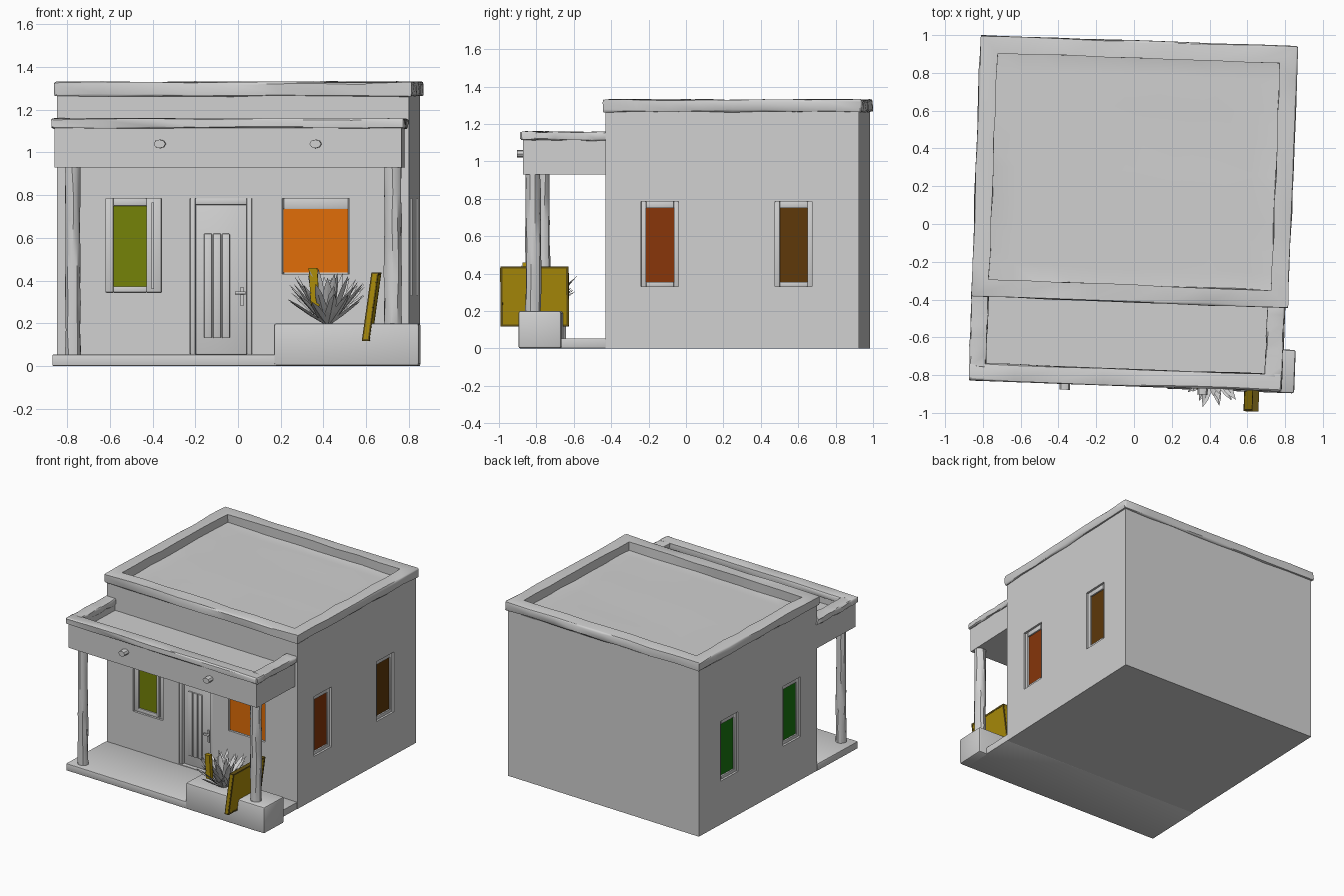
import bpy, bmesh, math, random
from mathutils import Vector, Matrix

random.seed(4)
cube = bpy.data.objects.get("Cube")
if cube:
    bpy.data.objects.remove(cube)


def material(name, r, g, b):
    # sRGB 0-255 to linear
    lin = [((c / 255 + 0.055) / 1.055) ** 2.4 if c > 10 else c / 3300 for c in (r, g, b)]
    m = bpy.data.materials.new(name)
    m.use_nodes = True
    m.diffuse_color = (*lin, 1)
    m.node_tree.nodes["Principled BSDF"].inputs["Base Color"].default_value = (*lin, 1)
    return m


PLASTER = material("pale grey plaster", 208, 208, 208)
OLIVE = material("olive", 116, 130, 8)
ORANGE = material("orange", 224, 109, 8)
RUST = material("rust", 136, 54, 10)
BROWN = material("brown", 94, 56, 10)
GREEN = material("green", 24, 118, 16)
YELLOW = material("mustard", 172, 141, 10)
DARK = material("dark mustard", 100, 82, 20)
parts = []


def finish(name, bm, mat, smooth=True):
    bmesh.ops.recalc_face_normals(bm, faces=bm.faces)
    me = bpy.data.meshes.new(name)
    bm.to_mesh(me)
    bm.free()
    me.materials.append(mat)
    ob = bpy.data.objects.new(name, me)
    bpy.context.collection.objects.link(ob)
    if smooth:
        bpy.ops.object.select_all(action='DESELECT')
        ob.select_set(True)
        bpy.context.view_layer.objects.active = ob
        bpy.ops.object.shade_smooth_by_angle(angle=math.radians(35))
    parts.append(ob)
    return ob


def box(name, x, y, z, mat=PLASTER, bevel=0.0, rim=0.0, drop=0.0, cuts=0, wobble=0.0):
    """Box from ranges, with optional sunken top and hand-worn edges."""
    bm = bmesh.new()
    bmesh.ops.create_cube(bm, size=1)
    for v in bm.verts:
        for i, (lo, hi) in enumerate((x, y, z)):
            v.co[i] = lo if v.co[i] < 0 else hi
    if bevel:
        bmesh.ops.bevel(bm, geom=bm.edges[:], offset=bevel, segments=2,
                        profile=0.5, affect='EDGES')
    if rim:
        top = max(bm.faces, key=lambda f: f.calc_center_median().z)
        bmesh.ops.inset_region(bm, faces=[top], thickness=rim - bevel, use_even_offset=True)
        floor = bmesh.ops.extrude_discrete_faces(bm, faces=[top])["faces"][0]
        bmesh.ops.translate(bm, verts=floor.verts[:], vec=(0, 0, -drop))
    if cuts:
        long_edges = [e for e in bm.edges if e.calc_length() > 0.3]
        bmesh.ops.subdivide_edges(bm, edges=long_edges, cuts=cuts, use_grid_fill=True)
        for v in bm.verts:
            v.co += Vector([random.uniform(-wobble, wobble) for _ in range(3)])
    return finish(name, bm, mat)


# Each wall maps (along, inward depth) to x and y ranges
FRONT, RIGHT, LEFT = -0.40, 0.817, -0.833


def wall_box(name, side, u, z, d, mat=PLASTER, bevel=0.0):
    if side == "front":
        return box(name, u, (FRONT + d[0], FRONT + d[1]), z, mat, bevel)
    if side == "right":
        return box(name, (RIGHT - d[1], RIGHT - d[0]), u, z, mat, bevel)
    return box(name, (LEFT + d[0], LEFT + d[1]), u, z, mat, bevel)


house = box("house_walls", (LEFT, RIGHT), (FRONT, 0.955), (0, 1.268), rim=0.07, drop=0.02)


def recess(side, u, z, depth):
    """Cut a shallow opening into the house walls."""
    cutter = wall_box("cutter", side, u, z, (-0.05, depth))
    cutter.hide_render = True
    mod = house.modifiers.new("opening", 'BOOLEAN')
    mod.object = cutter
    mod.operation = 'DIFFERENCE'
    mod.solver = 'EXACT'
    bpy.context.view_layer.objects.active = house
    bpy.ops.object.modifier_apply(modifier=mod.name)
    parts.remove(cutter)
    bpy.data.objects.remove(cutter)


def window(name, side, u, z, pane_u, pane_z, mat, depth=0.025):
    recess(side, u, z, 0.05)
    (a, b), (c, d), (p, q), (r, s) = u, z, pane_u, pane_z
    bars = (((a, p), z), ((q, b), z), ((p, q), (c, r)), ((p, q), (s, d)))
    for (bu, bz), label in zip(bars, ("near", "far", "bottom", "top")):
        wall_box(f"{name}_frame_{label}", side, bu, bz, (0.014, 0.05), bevel=0.003)
    wall_box(f"{name}_pane", side, pane_u, pane_z, (depth, depth + 0.008), mat)


# Windows
window("front_left_window", "front", (-0.605, -0.345), (0.345, 0.785),
       (-0.57, -0.415), (0.372, 0.75), OLIVE)
wall_box("front_left_window_mullion", "front", (-0.392, -0.38), (0.36, 0.765), (0.004, 0.03))
window("front_right_window", "front", (0.222, 0.538), (0.43, 0.785),
       (0.228, 0.53), (0.438, 0.735), ORANGE, depth=0.008)
for side, mats in (("right", (RUST, BROWN)), ("left", (GREEN, GREEN))):
    for centre, mat, end in zip((-0.11, 0.605), mats, ("fore", "aft")):
        window(f"{side}_{end}_window", side, (centre - 0.1, centre + 0.1), (0.33, 0.785),
               (centre - 0.074, centre + 0.074), (0.355, 0.75), mat)

# Door
recess("front", (-0.21, 0.08), (0.055, 0.785), 0.05)
wall_box("door_leaf", "front", (-0.185, 0.055), (0.055, 0.76), (0.028, 0.05), bevel=0.004)
for a, b in ((-0.21, -0.185), (0.055, 0.08)):
    wall_box("door_jamb", "front", (a, b), (0.055, 0.785), (0.005, 0.05), bevel=0.004)
wall_box("door_lintel", "front", (-0.185, 0.055), (0.755, 0.785), (0.005, 0.05), bevel=0.004)
for i in range(3):
    u = -0.145 + i * 0.042
    wall_box("door_plank", "front", (u, u + 0.036), (0.13, 0.62), (0.018, 0.04), bevel=0.004)
wall_box("door_handle_plate", "front", (0.025, 0.04), (0.28, 0.37), (0.018, 0.03))
wall_box("door_handle", "front", (0.0, 0.05), (0.335, 0.35), (-0.005, 0.012), bevel=0.004)
wall_box("door_handle_pin", "front", (0.027, 0.038), (0.337, 0.348), (0.005, 0.03))
house.data.shade_flat()

# Worn house cornice, porch roof with a three-sided rim, porch floor and planter
box("house_parapet", (-0.848, 0.832), (-0.415, 0.97), (1.264, 1.33),
    bevel=0.01, rim=0.092, drop=0.072, cuts=7, wobble=0.004)
box("porch_beam", (-0.83, 0.798), (-0.842, -0.33), (0.93, 1.12), rim=0.07, drop=0.05)
for name, x, y in (("left", (-0.845, -0.755), (-0.79, -0.39)),
                   ("right", (0.722, 0.812), (-0.79, -0.39)),
                   ("front", (-0.845, 0.812), (-0.857, -0.767))):
    box(f"porch_rim_{name}", x, y, (1.113, 1.158), bevel=0.008, cuts=6, wobble=0.004)
box("porch_floor", (-0.838, 0.817), (-0.86, -0.40), (0, 0.053), bevel=0.004)
box("planter", (0.2, 0.88), (-0.865, -0.635), (0, 0.2), bevel=0.012)


def rod(name, radius, length, matrix, sides=10, rings=0, wobble=0.0):
    bm = bmesh.new()
    bmesh.ops.create_cone(bm, cap_ends=True, segments=sides, radius1=radius,
                          radius2=radius * 0.95, depth=length, matrix=matrix)
    if rings:
        uprights = [e for e in bm.edges if e.calc_length() > 0.3]
        bmesh.ops.subdivide_edges(bm, edges=uprights, cuts=rings)
        for v in bm.verts:
            v.co += Vector((random.uniform(-wobble, wobble), random.uniform(-wobble, wobble), 0))
    return finish(name, bm, PLASTER)


# Rough log posts and the roof drains
for x, radius in ((-0.745, 0.037), (0.755, 0.042)):
    rod("porch_post", radius, 0.9, Matrix.Translation((x, -0.79, 0.49)), rings=6, wobble=0.004)
for x in (-0.335, 0.395):
    rod("roof_drain", 0.025, 0.07, Matrix.Translation((x, -0.855, 1.04))
        @ Matrix.Rotation(math.pi / 2, 4, 'X') @ Matrix.Diagonal((1.15, 0.85, 1, 1)), sides=8)

# Spiky plant: rings of folded, tapering leaves
bm = bmesh.new()
for count, lift, length in ((14, 30, 0.21), (14, 44, 0.245), (12, 58, 0.25), (8, 74, 0.235)):
    for i in range(count):
        turn = math.tau * (i + random.uniform(-0.3, 0.3)) / count + lift
        angle = math.radians(lift + random.uniform(-6, 6))
        reach = length * random.uniform(0.87, 1.03)
        out = Vector((math.cos(turn), math.sin(turn), 0))
        across = Vector((-out.y, out.x, 0))
        up = Vector((0, 0, 1))
        rows = []
        for t, w in ((0, 0.014), (0.4, 0.024), (0.75, 0.018), (1, 0.001)):
            mid = (Vector((0.448, -0.755, 0.195))
                   + out * (0.015 + reach * t * math.cos(angle))
                   + up * reach * (t * math.sin(angle) + 0.1 * t * t))
            fold = up * w * 0.45
            rows.append([bm.verts.new(p) for p in
                         (mid - across * w + fold, mid, mid + across * w + fold)])
        for low, high in zip(rows, rows[1:]):
            for k in (0, 1):
                bm.faces.new((low[k], low[k + 1], high[k + 1], high[k]))
finish("spiky_plant", bm, PLASTER, smooth=False)


def lean(ob, amount, base):
    """Shear an object sideways as it rises."""
    for v in ob.data.vertices:
        v.co.x += amount * (v.co.z - base)


# Leaning sign board with a dark border on both faces, and the small stake by the plant
lean(box("sign_board", (0.618, 0.648), (-0.967, -0.605), (0.118, 0.437), YELLOW), 0.14, 0.12)
for y in ((-0.968, -0.956), (-0.616, -0.604)):
    lean(box("sign_border_side", (0.616, 0.65), y, (0.117, 0.438), DARK), 0.14, 0.12)
    inner = (y[0] + 0.004, y[1] - 0.004)
for z in ((0.117, 0.129), (0.426, 0.438)):
    lean(box("sign_border_end", (0.616, 0.65), (-0.956, -0.616), z, DARK), 0.14, 0.12)
for y in ((-0.969, -0.96), (-0.612, -0.603)):
    lean(box("sign_edge_panel", (0.623, 0.643), y, (0.126, 0.43), YELLOW), 0.14, 0.12)
lean(box("small_stake", (0.372, 0.412), (-0.86, -0.83), (0.28, 0.46), YELLOW), -0.06, 0.3)

# The whole house stands slightly turned
for ob in parts:
    ob.rotation_euler.z = math.radians(-2.1)
